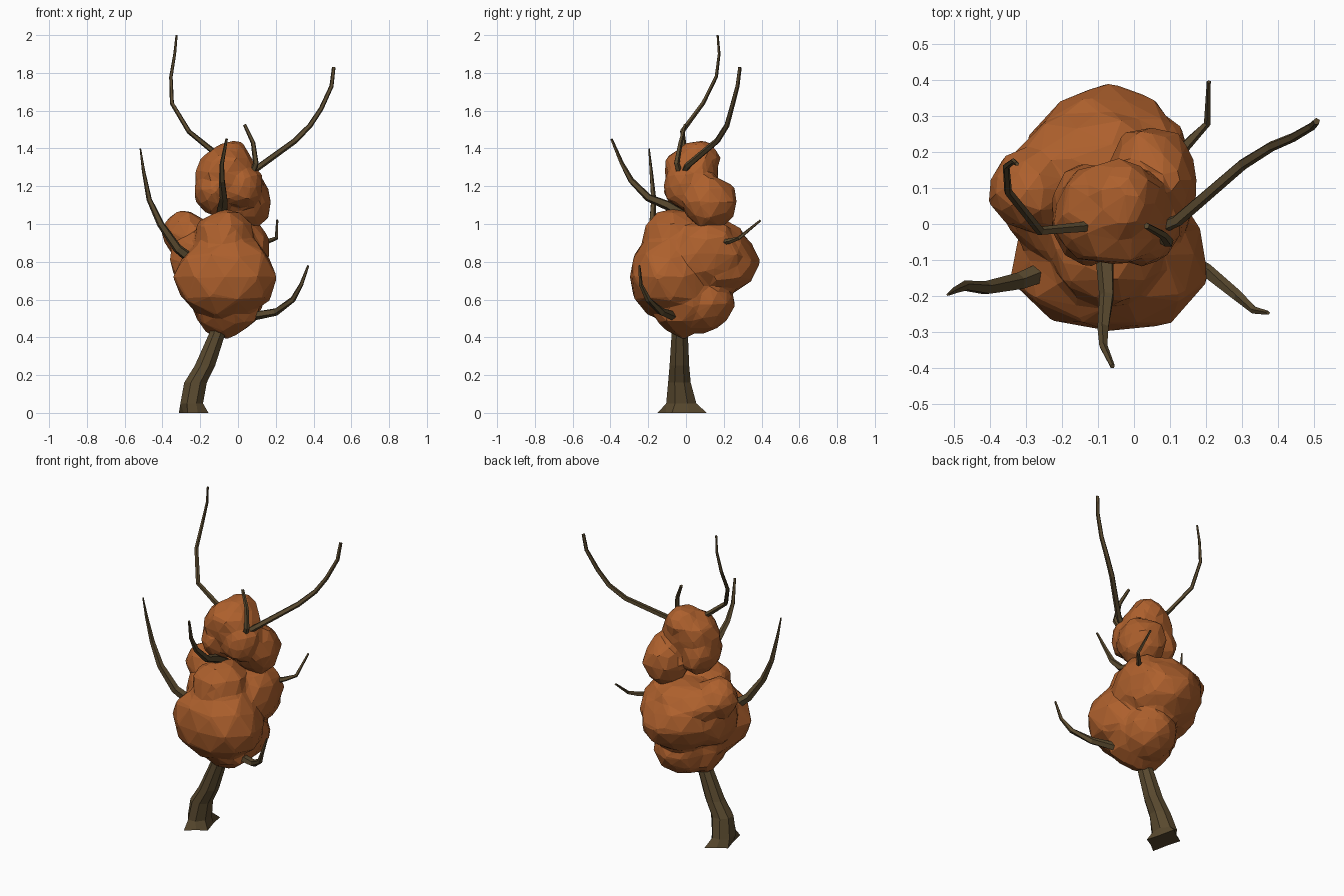
import bpy, bmesh, math, random
from mathutils import Vector

if "Cube" in bpy.data.objects:
    bpy.data.objects.remove(bpy.data.objects["Cube"])


def material(name, colour):
    m = bpy.data.materials.new(name)
    m.use_nodes = True
    m.diffuse_color = (*colour, 1)
    m.node_tree.nodes["Principled BSDF"].inputs["Base Color"].default_value = (*colour, 1)
    return m


LEAF = material("autumn orange", (0.42, 0.117, 0.026))
BARK = material("brown bark", (0.10, 0.067, 0.028))


def finish(name, bm, mat):
    mesh = bpy.data.meshes.new(name)
    bm.to_mesh(mesh)
    bm.free()
    mesh.materials.append(mat)
    ob = bpy.data.objects.new(name, mesh)
    bpy.context.collection.objects.link(ob)
    return ob


def loft(name, rings, mat):
    """Skin a closed tube over rings of points."""
    bm = bmesh.new()
    loops = [[bm.verts.new(p) for p in ring] for ring in rings]
    n = len(loops[0])
    for a, b in zip(loops, loops[1:]):
        for i in range(n):
            j = (i + 1) % n
            bm.faces.new((a[i], a[j], b[j], b[i]))
    bm.faces.new(loops[0])
    bm.faces.new(loops[-1])
    bmesh.ops.recalc_face_normals(bm, faces=bm.faces)
    return finish(name, bm, mat)


def branch(name, points, r0, r1, sides=5):
    pts = [Vector(p) for p in points]
    rings = []
    for i, p in enumerate(pts):
        tangent = (pts[min(i + 1, len(pts) - 1)] - pts[max(i - 1, 0)]).normalized()
        u = tangent.cross(Vector((0.35, -0.9, 0.1))).normalized()
        v = tangent.cross(u)
        r = r0 + (r1 - r0) * i / (len(pts) - 1)
        angles = [math.tau * k / sides for k in range(sides)]
        rings.append([p + r * (u * math.cos(a) + v * math.sin(a)) for a in angles])
    return loft(name, rings, BARK)


def foliage(name, lobes, ratio, seed):
    """Fuse jittered lobes into one mass and cut it down to irregular facets."""
    rng = random.Random(seed)
    bm = bmesh.new()
    for centre, radii in lobes:
        lobe = bmesh.ops.create_icosphere(bm, subdivisions=2, radius=1)["verts"]
        for v in lobe:
            k = rng.uniform(0.93, 1.11)
            v.co = Vector([c + r * k * t for c, r, t in zip(centre, radii, v.co)])
    ob = finish(name, bm, LEAF)
    remesh = ob.modifiers.new("fuse", "REMESH")
    remesh.mode = "VOXEL"
    remesh.voxel_size = 0.018
    smooth = ob.modifiers.new("soften", "SMOOTH")
    smooth.factor = 0.5
    smooth.iterations = 4
    decimate = ob.modifiers.new("facets", "DECIMATE")
    decimate.ratio = ratio
    return ob


# Trunk: height, centre x, centre y, half width x, half width y
trunk = [(0, -0.235, -0.02, 0.075, 0.125), (0.05, -0.245, -0.025, 0.06, 0.08),
         (0.16, -0.225, -0.035, 0.06, 0.06), (0.25, -0.175, -0.035, 0.054, 0.052),
         (0.42, -0.11, -0.033, 0.043, 0.043), (0.7, -0.05, -0.02, 0.035, 0.035)]
rings = []
for n, (z, x, y, rx, ry) in enumerate(trunk):
    ring = []
    for k in range(8):
        a = math.tau * (k + 0.5) / 8
        flare = 1.08 if n else (1.13 if k % 2 else 0.75)
        ring.append((x + rx * flare * math.cos(a), y + ry * flare * math.sin(a), z))
    rings.append(ring)
loft("trunk", rings, BARK)

# Leaf masses: lobe centre and radii
foliage("lower_foliage", [
    ((-0.07, -0.08, 0.72), (0.27, 0.23, 0.225)),
    ((-0.055, -0.01, 0.575), (0.185, 0.175, 0.175)),
    ((-0.03, 0.08, 0.58), (0.16, 0.17, 0.155)),
    ((-0.075, 0.16, 0.80), (0.22, 0.225, 0.185)),
    ((-0.075, -0.07, 0.92), (0.155, 0.175, 0.165)),
    ((-0.28, 0.095, 0.95), (0.125, 0.115, 0.125)),
    ((-0.22, 0.06, 0.81), (0.14, 0.165, 0.17)),
    ((0.055, 0.11, 0.84), (0.115, 0.19, 0.175)),
    ((-0.10, 0.14, 0.92), (0.23, 0.165, 0.12))], 0.055, 6)
foliage("crown_foliage", [
    ((-0.06, 0.03, 1.27), (0.17, 0.15, 0.155)),
    ((-0.04, 0.06, 1.35), (0.11, 0.115, 0.095)),
    ((0.05, 0.125, 1.115), (0.125, 0.15, 0.15)),
    ((0.02, 0.0, 1.20), (0.12, 0.12, 0.12)),
    ((-0.125, 0.03, 1.18), (0.11, 0.145, 0.13))], 0.08, 9)

# Bare branches
branch("tall_left_branch", [(-0.07, 0, 1.34), (-0.15, -0.01, 1.40), (-0.26, -0.02, 1.49),
       (-0.35, 0.09, 1.64), (-0.355, 0.16, 1.78), (-0.335, 0.175, 1.90),
       (-0.325, 0.167, 2.0)], 0.017, 0.006)
branch("tall_right_branch", [(0.05, -0.02, 1.26), (0.12, 0.01, 1.31), (0.30, 0.165, 1.44),
       (0.38, 0.215, 1.52), (0.44, 0.24, 1.61), (0.495, 0.272, 1.73),
       (0.507, 0.285, 1.83)], 0.019, 0.010)
branch("crown_twig", [(0.07, -0.03, 1.26), (0.095, -0.05, 1.32), (0.08, -0.03, 1.43),
       (0.035, -0.005, 1.525)], 0.019, 0.009)
branch("left_branch", [(-0.17, -0.09, 0.77), (-0.23, -0.125, 0.80), (-0.32, -0.16, 0.87),
       (-0.41, -0.178, 1.0), (-0.47, -0.172, 1.13), (-0.50, -0.185, 1.28),
       (-0.517, -0.196, 1.40)], 0.036, 0.004)
branch("front_branch", [(-0.085, 0, 1.04), (-0.08, -0.1, 1.10), (-0.075, -0.2, 1.14),
       (-0.085, -0.29, 1.23), (-0.085, -0.34, 1.32), (-0.06, -0.395, 1.45)], 0.031, 0.007)
branch("lower_right_branch", [(0.06, -0.06, 0.51), (0.20, -0.13, 0.535),
       (0.29, -0.20, 0.60), (0.335, -0.24, 0.68), (0.372, -0.247, 0.78)], 0.026, 0.006)
branch("back_right_twig", [(0.10, 0.17, 0.90), (0.16, 0.235, 0.91), (0.204, 0.28, 0.925),
       (0.208, 0.395, 1.02)], 0.018, 0.006)
